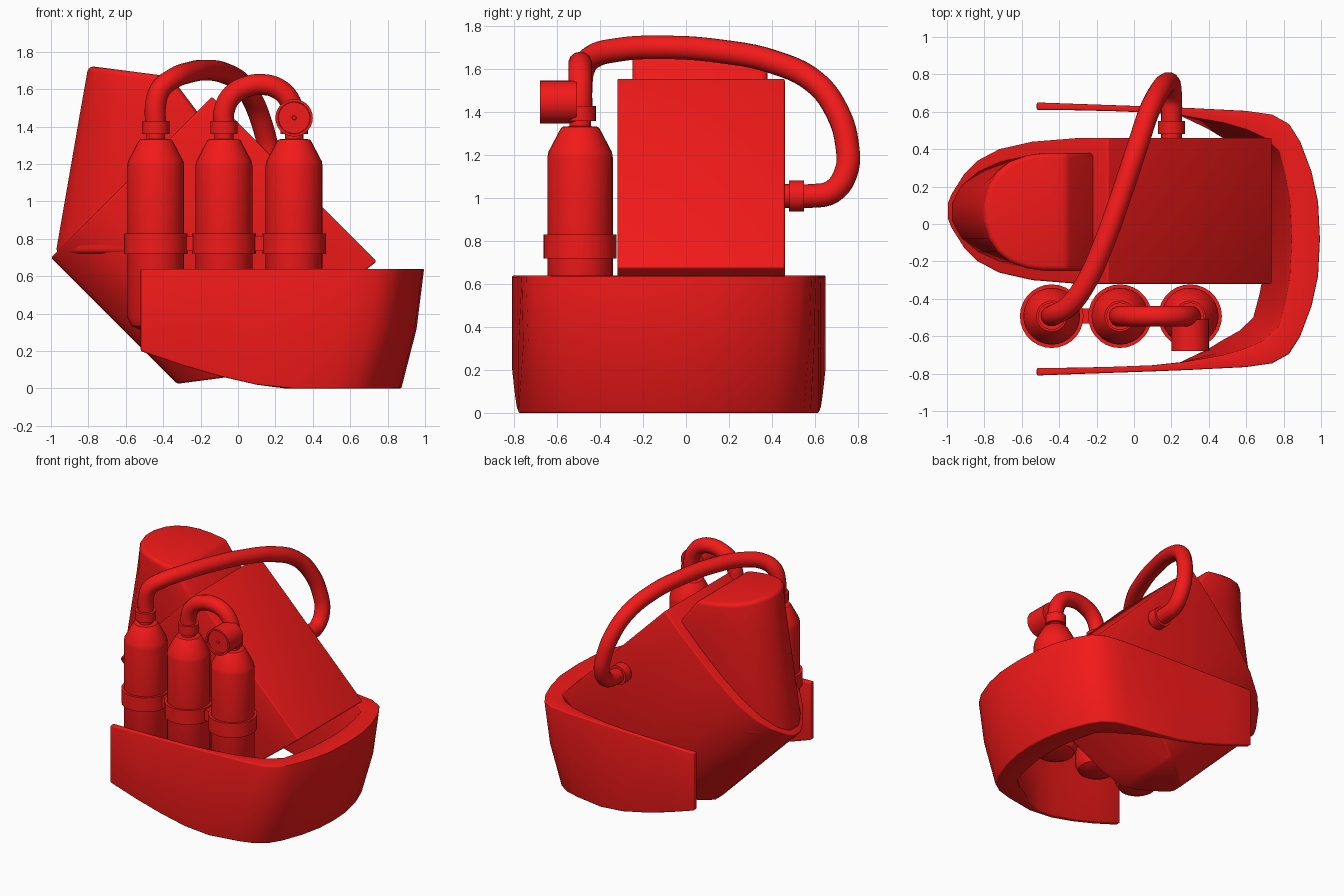
import bpy, bmesh, math
from mathutils import Vector

if "Cube" in bpy.data.objects:
    bpy.data.objects.remove(bpy.data.objects["Cube"])

RED = bpy.data.materials.new("red_paint")
RED.diffuse_color = (0.9, 0.01, 0.01, 1)
RED.use_nodes = True
RED.node_tree.nodes["Principled BSDF"].inputs["Base Color"].default_value = RED.diffuse_color


def finish(obj, bevel=0, angle=40):
    bpy.ops.object.select_all(action='DESELECT')
    obj.select_set(True)
    bpy.context.view_layer.objects.active = obj
    if bevel:
        m = obj.modifiers.new("bevel", 'BEVEL')
        m.width, m.segments, m.limit_method = bevel, 3, 'ANGLE'
        m.angle_limit = math.radians(angle)
        bpy.ops.object.modifier_apply(modifier=m.name)
    obj.data.materials.append(RED)
    bpy.ops.object.shade_smooth_by_angle(angle=math.radians(35))
    return obj


def to_object(bm, name, bevel=0):
    bmesh.ops.recalc_face_normals(bm, faces=bm.faces)
    me = bpy.data.meshes.new(name)
    bm.to_mesh(me)
    bm.free()
    obj = bpy.data.objects.new(name, me)
    bpy.context.collection.objects.link(obj)
    return finish(obj, bevel)


def loft(rings):
    """Skin closed rings of equal length and cap both ends."""
    bm = bmesh.new()
    rows = [[bm.verts.new(p) for p in r] for r in rings]
    n = len(rows[0])
    for a, b in zip(rows, rows[1:]):
        for i in range(n):
            bm.faces.new((a[i], a[(i + 1) % n], b[(i + 1) % n], b[i]))
    bm.faces.new(rows[0])
    bm.faces.new(rows[-1])
    return bm


def turned(name, profile, origin, axis='Z', n=28):
    """Lathe (radius, height) rings around an axis through origin."""
    def place(r, h, a):
        c, s = r * math.cos(a), r * math.sin(a)
        v = (c, s, h) if axis == 'Z' else (c, h, s)
        return Vector(origin) + Vector(v)
    return to_object(loft([[place(r, h, 2 * math.pi * i / n) for i in range(n)]
                           for r, h in profile]), name)


def hose(name, pts, radius=0.056):
    cu = bpy.data.curves.new(name, 'CURVE')
    cu.dimensions = '3D'
    cu.bevel_depth, cu.bevel_resolution, cu.resolution_u = radius, 5, 5
    sp = cu.splines.new('BEZIER')
    sp.bezier_points.add(len(pts) - 1)
    for bp, p in zip(sp.bezier_points, pts):
        bp.co = p
        bp.handle_left_type = bp.handle_right_type = 'AUTO'
    obj = bpy.data.objects.new(name, cu)
    bpy.context.collection.objects.link(obj)
    bpy.ops.object.select_all(action='DESELECT')
    obj.select_set(True)
    bpy.context.view_layer.objects.active = obj
    bpy.ops.object.convert(target='MESH')
    finish(bpy.context.view_layer.objects.active)


def mirrored(half):
    return half + [(u, -w) for u, w in reversed(half)]


# Tilted main body: U-shaped section swept down to the right, then trimmed below
K = math.sqrt(0.5)
section = mirrored([(0, .39), (.23, .39), (.58, .37), (.83, .33), (.99, .27),
                    (1.09, .2), (1.188, .09), (1.216, .04)])
bm = loft([[(-.14 + K * (t - u), .07 + w, 1.56 - K * (t + u)) for u, w in section]
           for t in (0, 1.245)])
for co, no in (((-.06, 0, .06), (.61, 0, -.79)), ((-.06, 0, .06), (.13, 0, -.99))):
    bmesh.ops.bisect_plane(bm, geom=bm.verts[:] + bm.edges[:] + bm.faces[:],
                           plane_co=co, plane_no=no, clear_outer=True)
    bmesh.ops.holes_fill(bm, edges=[e for e in bm.edges if e.is_boundary])
to_object(bm, "main_body", .035)

# Upright rounded block on the upper left face
shape = mirrored([(0, .15), (.06, .45), (.16, .68), (.3, .85), (.5, .96), (.7, 1), (1, 1)])
rings = []
for x0, x1, z0, z1 in ((-.975, -.22, .72, .72), (-.845, -.21, 1.47, 1.47),
                       (-.80, -.36, 1.725, 1.668)):
    rings.append([(x0 + (x1 - x0) * s, .065 + .315 * w, z0 + (z1 - z0) * s)
                  for s, w in shape])
to_object(loft(rings), "upper_block", .03)

# Wrap-around bumper: outer and inner plan lines, tucked in towards the bottom
outer = [(-.52, .73), (-.3, .722), (-.1, .715), (.1, .708), (.3, .70), (.6, .685),
         (.74, .665), (.83, .615), (.89, .52), (.95, .36), (.985, .2), (.995, 0)]
inner = [(-.52, .69), (-.3, .688), (-.1, .683), (.1, .675), (.25, .66), (.48, .62),
         (.6, .585), (.7, .54), (.775, .47), (.81, .34), (.835, .2), (.845, 0)]


def bumper_ring(o, i, side):
    f = min(1, max(0, (o[0] - .25) / .6))
    f = f * f * (3 - 2 * f)
    zb = .2 * (max(0, .25 - o[0]) / .77) ** 1.4
    zm = (zb + .64) / 2

    def pt(p, dx, dy, z):
        h = p[1] - dy * f if p[1] else 0
        return (p[0] - dx * f, -.08 + side * h, z)
    return [pt(o, 0, 0, .64), pt(o, .04, .012, zm), pt(o, .122, .04, zb),
            pt(i, .14, .05, zb), pt(i, .05, .015, zm), pt(i, 0, 0, .64)]


pairs = list(zip(outer, inner))
rings = [bumper_ring(o, i, 1) for o, i in pairs]
rings += [bumper_ring(o, i, -1) for o, i in reversed(pairs[:-1])]
to_object(loft(rings), "bumper", .008)

# Three bottles with necks, collars and clamp bands
bottle = [(.03, .31), (.09, .316), (.13, .335), (.152, .38), (.152, 1.19), (.148, 1.215),
          (.09, 1.325), (.082, 1.332), (.05, 1.335), (.05, 1.36), (.073, 1.36),
          (.073, 1.43), (.03, 1.43)]
TX, TY = (-.44, -.075, .30), -.493
for k, x in enumerate(TX, 1):
    turned(f"bottle_{k}", bottle, (x, TY, 0))
    turned(f"bottle_band_{k}", [(.145, .72), (.17, .72), (.17, .83), (.145, .83)],
           (x, TY, 0))

# Small links joining the bands
for k, (a, b) in enumerate(zip(TX, TX[1:]), 1):
    bm = bmesh.new()
    bmesh.ops.create_cube(bm, size=1)
    for v in bm.verts:
        v.co = Vector(((a + b) / 2, TY, .775)) + Vector((v.co.x * .09, v.co.y * .08, v.co.z * .08))
    to_object(bm, f"band_link_{k}")

# Pressure gauge with a recessed dial and centre pin
turned("gauge", [(.05, .17), (.1, .17), (.1, 0), (.086, 0), (.084, .012), (.012, .012),
                 (.01, .004), (.003, .004)], (.30, -.68, 1.447), 'Y')

# Hoses and the fitting on the back of the body
hose("short_hose", [(-.075, TY, 1.4), (-.075, TY, 1.48), (-.03, TY, 1.57), (.05, TY, 1.615),
                    (.13, TY, 1.625), (.21, TY, 1.605), (.27, TY, 1.55), (.30, TY, 1.46),
                    (.30, TY, 1.38)])
hose("long_hose", [(-.44, -.49, 1.40), (-.44, -.49, 1.52), (-.415, -.48, 1.6),
                   (-.35, -.44, 1.655), (-.26, -.32, 1.69), (-.16, -.1, 1.702),
                   (-.07, .15, 1.685), (.02, .42, 1.63), (.08, .6, 1.54), (.13, .7, 1.41),
                   (.17, .75, 1.25), (.195, .745, 1.12), (.2, .68, 1.03), (.2, .58, 1.01),
                   (.2, .46, 1.01)])
turned("hose_fitting", [(.05, .44), (.05, .48), (.073, .48), (.073, .55), (.03, .55)],
       (.2, 0, 1.01), 'Y')
